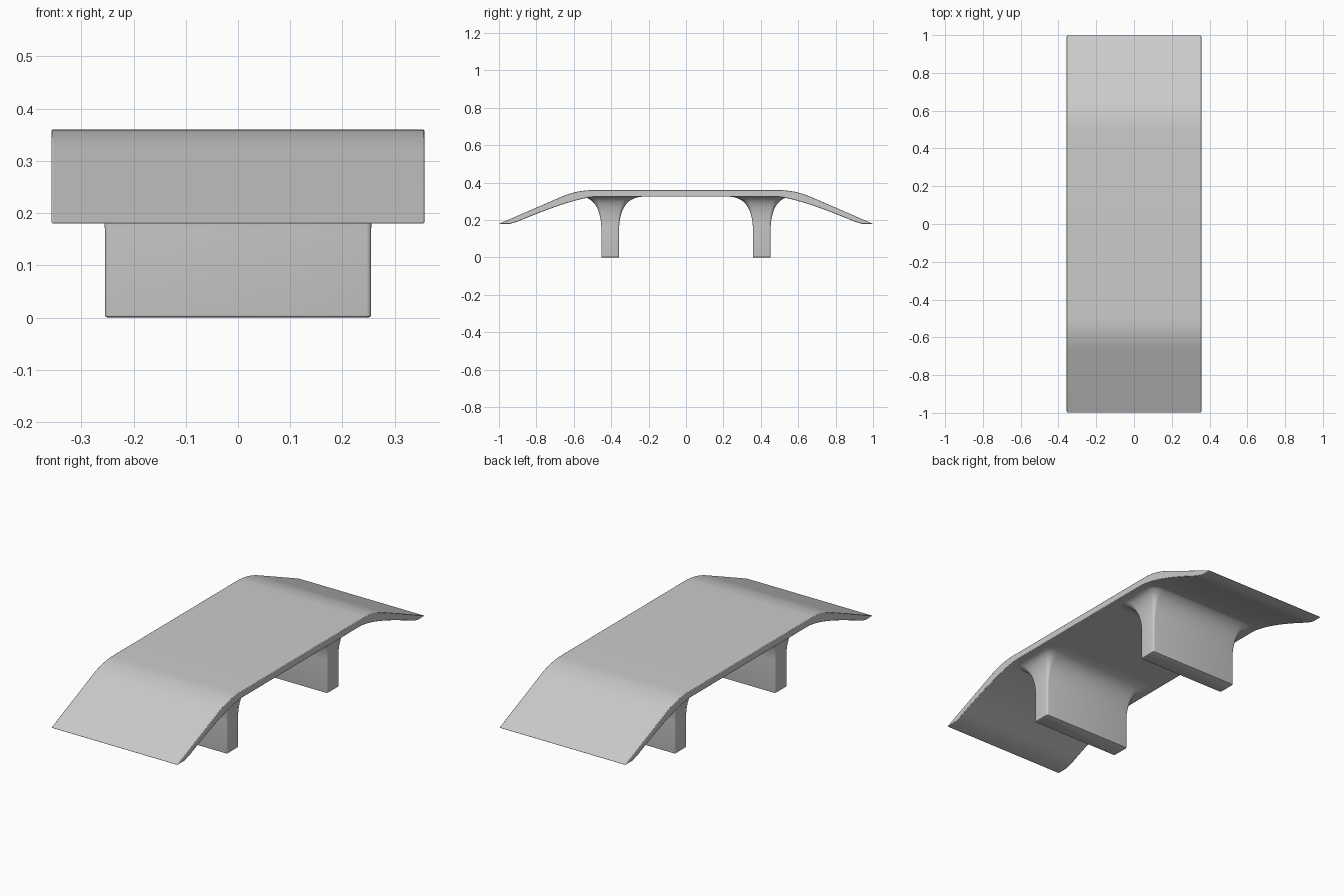
import bpy, bmesh, math
from mathutils import Vector

cube = bpy.data.objects.get("Cube")
if cube:
    bpy.data.objects.remove(cube, do_unlink=True)

grey = bpy.data.materials.new("light_grey")
grey.use_nodes = True
colour = (0.6, 0.6, 0.6, 1)
grey.diffuse_color = colour
grey.node_tree.nodes["Principled BSDF"].inputs["Base Color"].default_value = colour


def finish(name, bm, angle):
    bmesh.ops.recalc_face_normals(bm, faces=bm.faces)
    mesh = bpy.data.meshes.new(name)
    bm.to_mesh(mesh)
    bm.free()
    obj = bpy.data.objects.new(name, mesh)
    bpy.context.collection.objects.link(obj)
    mesh.materials.append(grey)
    bpy.ops.object.select_all(action='DESELECT')
    obj.select_set(True)
    bpy.context.view_layer.objects.active = obj
    bpy.ops.object.shade_smooth_by_angle(angle=math.radians(angle))
    return obj


def bend(a, b, c, steps=8):
    """Quadratic curve from a to c, pulled towards b."""
    a, b, c = Vector(a), Vector(b), Vector(c)
    return [a * (1 - t) ** 2 + b * 2 * t * (1 - t) + c * t * t
            for t in (i / steps for i in range(steps + 1))]


# Deck: side profile with ramps sloping down at both ends, extruded across x
HALF_WIDTH = 0.357
top = bend((0.5, 0.36), (0.585, 0.36), (0.67, 0.323)) + [Vector((1, 0.18))]
under = [Vector((0.94, 0.18))] + bend((0.9, 0.192), (0.585, 0.325), (0.47, 0.325), 14)
half = top + under
profile = half + [Vector((-p.x, p.y)) for p in reversed(half)]

bm = bmesh.new()
section = bm.faces.new([bm.verts.new((-HALF_WIDTH, p.x, p.y)) for p in profile])
extruded = bmesh.ops.extrude_face_region(bm, geom=[section])
bmesh.ops.translate(bm, vec=(2 * HALF_WIDTH, 0, 0),
                    verts=[v for v in extruded["geom"] if isinstance(v, bmesh.types.BMVert)])
deck = finish("deck", bm, 20)
edge = deck.modifiers.new("soft_edges", 'BEVEL')
edge.width = 0.003
edge.segments = 2
edge.limit_method = 'ANGLE'
edge.angle_limit = math.radians(40)


# Piers: rounded rectangles stacked upward, flaring into the deck
def ring(bm, cy, z, hx, inner, outer, radius):
    verts = []
    corners = [(1, 1), (-1, 1), (-1, -1), (1, -1)]
    for k, (sx, sy) in enumerate(corners):
        reach = outer if sy > 0 else inner
        for i in range(5):
            a = math.pi / 2 * (k + i / 4)
            x = sx * (hx - radius) + radius * math.cos(a)
            y = sy * (reach - radius) + radius * math.sin(a)
            verts.append(bm.verts.new((x, cy + y, z)))
    return verts


def pier(name, side):
    bm = bmesh.new()
    cy, hx, hy = 0.405, 0.255, 0.048
    rings = [ring(bm, cy, 0, hx - 0.005, hy - 0.005, hy - 0.005, 0.006),
             ring(bm, cy, 0.002, hx - 0.001, hy - 0.001, hy - 0.001, 0.008),
             ring(bm, cy, 0.006, hx, hy, hy, 0.009)]
    flare = bend((0, 0.17), (0.01, 0.318), (0.11, 0.325), 14) + [Vector((0.11, 0.333))]
    for off, z in flare:
        rings.append(ring(bm, cy, z, hx + off * 0.6, hy + off * 1.1, hy + off,
                          0.009 + off * 0.5))
    for low, high in zip(rings, rings[1:]):
        n = len(low)
        for i in range(n):
            j = (i + 1) % n
            bm.faces.new((low[i], low[j], high[j], high[i]))
    bm.faces.new(rings[0])
    bm.faces.new(rings[-1])
    for v in bm.verts:
        v.co.y *= side
    finish(name, bm, 35)


pier("front_pier", -1)
pier("back_pier", 1)
